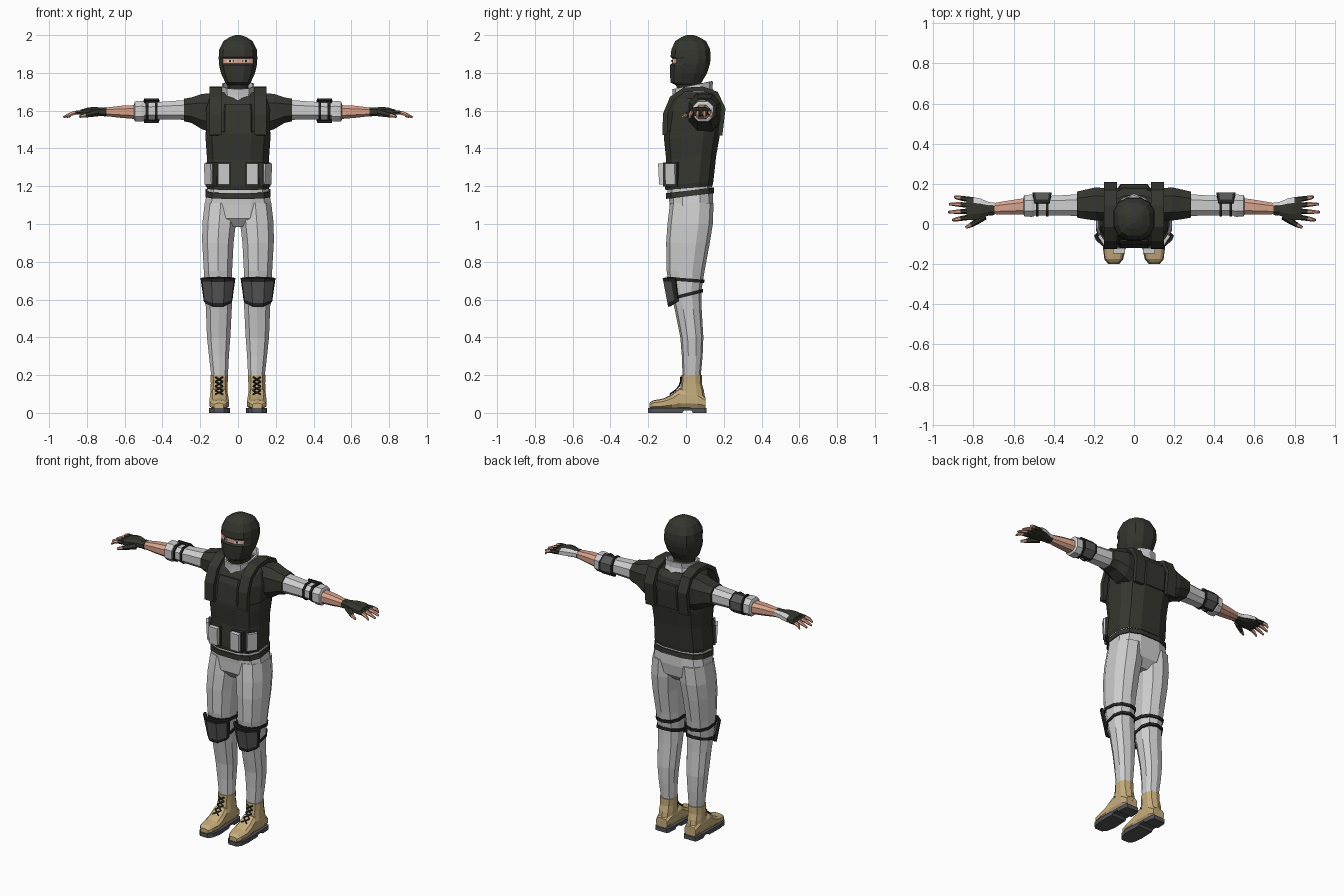
import bpy, bmesh, math
from mathutils import Matrix, Vector


def mat(name, r, g, b):
    m = bpy.data.materials.new(name)
    m.diffuse_color = (r, g, b, 1)
    return m


DARK = mat("dark olive cloth", 0.036, 0.037, 0.028)
LIGHT = mat("light grey cloth", 0.62, 0.62, 0.62)
GREY = mat("pad grey", 0.10, 0.10, 0.10)
BLACK = mat("black trim", 0.018, 0.018, 0.018)
SKIN = mat("skin", 0.68, 0.36, 0.26)
TAN = mat("tan leather", 0.57, 0.42, 0.20)
SOLE = mat("sole grey", 0.09, 0.09, 0.10)
WHITE = mat("eye white", 0.85, 0.85, 0.85)


def finish(name, bm, mats, mirror=False, thick=0, rule=None):
    """Turn a bmesh into an object; rule picks the material index of a face."""
    bmesh.ops.recalc_face_normals(bm, faces=bm.faces)
    if rule:
        for f in bm.faces:
            f.material_index = rule(f.calc_center_median(), f.normal)
    me = bpy.data.meshes.new(name)
    bm.to_mesh(me)
    bm.free()
    for m in mats:
        me.materials.append(m)
    ob = bpy.data.objects.new(name, me)
    bpy.context.collection.objects.link(ob)
    if thick:
        s = ob.modifiers.new("thickness", 'SOLIDIFY')
        s.thickness, s.offset = thick, 0
    if mirror:
        ob.modifiers.new("mirror", 'MIRROR').use_mirror_merge = False
    return ob


def loft(name, axis, rings, mats, n=12, e=0.8, tilt=0, cap=True, **kw):
    """Skin superellipse rings (t, a0, a1, b0, b1) set along an axis."""
    bm = bmesh.new()
    loops = []
    for t, a0, a1, b0, b1 in rings:
        loop = []
        for i in range(n):
            w = 2 * math.pi * (i + 0.5) / n
            c, s = math.cos(w), math.sin(w)
            a = (a0 + a1) / 2 + (a1 - a0) / 2 * math.copysign(abs(c) ** e, c)
            db = (b1 - b0) / 2 * math.copysign(abs(s) ** e, s)
            b, h = (b0 + b1) / 2 + db, t + tilt * db
            p = {'z': (a, b, h), 'x': (h, a, b), 'y': (a, h, b)}[axis]
            loop.append(bm.verts.new(p))
        loops.append(loop)
    for p, q in zip(loops, loops[1:]):
        for i in range(n):
            j = (i + 1) % n
            bm.faces.new((p[i], p[j], q[j], q[i]))
    if cap:
        bm.faces.new(loops[0])
        bm.faces.new(loops[-1])
    return finish(name, bm, mats, **kw)


def pad(name, fn, mats, thick=0.012):
    """Curved mirrored plate with a dark border around a grey middle."""
    bm = bmesh.new()
    us, vs = (0, 0.1, 0.36, 0.64, 0.9, 1), (0, 0.13, 0.5, 0.87, 1)
    g = [[bm.verts.new(fn(u, v)) for u in us] for v in vs]
    for r in range(4):
        for c in range(5):
            f = bm.faces.new((g[r][c], g[r][c + 1], g[r + 1][c + 1], g[r + 1][c]))
            f.material_index = 0 if r in (0, 3) or c in (0, 4) else 1
    finish(name, bm, mats, True, thick)


def box(name, pos, size, m, turn=0, lean=0):
    bm = bmesh.new()
    bmesh.ops.create_cube(bm, size=1)
    bm.transform(Matrix.Translation(pos) @ Matrix.Rotation(turn, 4, 'Z')
                 @ Matrix.Rotation(lean, 4, 'X') @ Matrix.Diagonal((*size, 1)))
    return finish(name, bm, [m], True)


def tube(name, pts, radii, mats, split=9, n=6):
    """Tapered limb through points; segments from split on use the second material."""
    bm = bmesh.new()
    loops = []
    d = (Vector(pts[-1]) - Vector(pts[0])).to_track_quat('Z', 'Y')
    for p, r in zip(pts, radii):
        loops.append([bm.verts.new(Vector(p) + d @ Vector(
            (r * math.cos(k * math.tau / n), r * math.sin(k * math.tau / n), 0))) for k in range(n)])
    for s, (p, q) in enumerate(zip(loops, loops[1:])):
        for i in range(n):
            f = bm.faces.new((p[i], p[(i + 1) % n], q[(i + 1) % n], q[i]))
            f.material_index = int(s >= split)
    bm.faces.new(loops[0])
    bm.faces.new(loops[-1]).material_index = int(split < 9)
    finish(name, bm, mats, True)


# Hooded head with an eye opening, and neck
loft("hood", 'z', [
    (1.64, -.055, .055, -.02, .09), (1.735, -.058, .058, -.055, .08), (1.75, -.07, .07, -.085, .085),
    (1.80, -.093, .093, -.087, .115), (1.842, -.103, .103, -.088, .128), (1.85, -.104, .104, -.077, .13),
    (1.876, -.105, .105, -.075, .133), (1.885, -.105, .105, -.085, .134), (1.925, -.102, .102, -.08, .13),
    (1.968, -.08, .08, -.06, .108), (1.99, -.045, .045, -.025, .07), (2.0, -.015, .015, .005, .04)],
    [DARK, SKIN],
    rule=lambda c, n: int(1.85 < c.z < 1.876 and c.y < -.05))
box("eyes", (.042, -.0675, 1.863), (.036, .006, .013), WHITE, .48)
box("pupils", (.042, -.069, 1.863), (.012, .007, .013), BLACK, .48)
loft("collar", 'z', [(1.645, -.095, .095, -.065, .15), (1.70, -.082, .082, -.065, .135),
                     (1.735, -.084, .084, -.068, .138)], [LIGHT], n=10, tilt=.2, cap=False, thick=.01)

# Torso, vest and belt
loft("shirt_hem", 'z', [(1.16, -.168, .168, -.10, .142), (1.22, -.165, .165, -.10, .137)],
     [LIGHT], e=.7, tilt=.1)
loft("torso", 'z', [
    (1.20, -.165, .165, -.108, .14), (1.35, -.163, .163, -.10, .155), (1.5, -.172, .172, -.115, .18),
    (1.6, -.175, .175, -.10, .19), (1.665, -.155, .155, -.068, .175), (1.695, -.11, .11, -.04, .145)],
    [DARK], e=.7)
loft("vest", 'z', [
    (1.19, -.168, .168, -.112, .143), (1.215, -.174, .174, -.116, .148), (1.35, -.168, .168, -.108, .163),
    (1.46, -.176, .176, -.12, .183), (1.50, -.174, .174, -.122, .188)], [DARK], e=.7, tilt=.08)
loft("vest_bib", 'z', [(1.48, -.095, .095, -.124, .192), (1.60, -.095, .095, -.108, .203),
                       (1.635, -.09, .09, -.092, .2)], [DARK], n=8, e=.35)
loft("belt", 'z', [(1.148, -.177, .177, -.108, .152), (1.178, -.175, .175, -.108, .15)],
     [DARK], e=.7, tilt=.12)

# Shoulder straps swept over the shoulder
bm = bmesh.new()
path = [(-.112, 1.47), (-.11, 1.58), (-.075, 1.665), (-.01, 1.71), (.09, 1.715),
        (.16, 1.69), (.197, 1.61), (.18, 1.47)]
rows = [[bm.verts.new((x, y, z)) for x in (.085, .15)] for y, z in path]
for p, q in zip(rows, rows[1:]):
    bm.faces.new((p[0], p[1], q[1], q[0]))
finish("shoulder_straps", bm, [DARK], True, .025)

# Pouches
box("front_pouches", (.075, -.126, 1.265), (.06, .038, .11), LIGHT, 0, .05)
box("side_pouches", (.146, -.075, 1.265), (.062, .036, .11), LIGHT, .97, .05)
box("front_pouch_backs", (.075, -.11, 1.262), (.072, .025, .125), DARK)
box("side_pouch_backs", (.142, -.07, 1.262), (.072, .025, .125), DARK, .97)

# Arms
loft("upper_sleeves", 'x', [(.11, .01, .18, 1.47, 1.70), (.19, .012, .188, 1.495, 1.695),
                            (.245, .02, .175, 1.53, 1.675), (.285, .028, .165, 1.54, 1.667)],
     [DARK], n=8, mirror=True)
loft("lower_sleeves", 'x', [(.27, .036, .152, 1.548, 1.66), (.38, .04, .145, 1.55, 1.652),
                            (.51, .04, .14, 1.552, 1.642)], [LIGHT], n=8, mirror=True)
loft("cuffs", 'x', [(.495, .036, .145, 1.542, 1.65), (.51, .032, .15, 1.538, 1.655),
                    (.545, .034, .148, 1.54, 1.653), (.55, .045, .138, 1.55, 1.64)],
     [LIGHT], n=8, mirror=True)
loft("forearms", 'x', [(.54, .045, .132, 1.553, 1.632), (.62, .044, .12, 1.56, 1.628),
                       (.72, .048, .102, 1.572, 1.615)], [SKIN], n=8, mirror=True)
for i, x in enumerate((.425, .475)):
    loft("elbow_strap_%d" % i, 'x', [(x, .034, .148, 1.545, 1.654), (x + .014, .034, .148, 1.545, 1.654)],
         [BLACK], n=8, mirror=True)


def elbow(u, v):
    a = math.radians(-80 + 160 * u)
    w = .05 - .012 * abs(2 * u - 1)
    return (.458 + w * (2 * v - 1), .092 + .064 * math.cos(a), 1.6 + .06 * math.sin(a))


pad("elbow_pads", elbow, [BLACK, GREY])

# Gloved hands with bare finger ends
loft("gloves", 'x', [(.695, .042, .108, 1.568, 1.62), (.725, .04, .112, 1.57, 1.618),
                     (.765, .022, .13, 1.57, 1.622), (.80, .016, .138, 1.572, 1.617),
                     (.835, .018, .136, 1.575, 1.605)], [DARK, LIGHT], n=8, mirror=True,
     rule=lambda c, n: int(c.y > .09 and c.x < .8 and n.z > -.2 and abs(n.x) < .8))
for i, (y, tip) in enumerate([(.034, .905), (.064, .925), (.094, .92), (.122, .895)]):
    dy = (y - .078) * .25
    tube("finger_%d" % i, [(.82, y, 1.59), (.862, y + dy * .6, 1.589), (.885, y + dy, 1.582),
                           (tip, y + dy * 1.3, 1.566)], [.014, .012, .0105, .006], [DARK, SKIN], 1)
tube("thumbs", [(.745, .04, 1.588), (.785, .012, 1.58), (.81, -.004, 1.574), (.838, -.018, 1.568)],
     [.02, .016, .012, .007], [DARK, SKIN], 2)

# Trousers
loft("hips", 'z', [(.985, -.05, .05, -.05, .09), (1.03, -.15, .15, -.088, .135),
                   (1.10, -.181, .181, -.09, .147), (1.165, -.17, .17, -.095, .146)], [LIGHT], e=.7)
loft("trouser_legs", 'z', [
    (.185, .052, .142, -.018, .077), (.30, .046, .156, -.022, .088), (.40, .038, .167, -.03, .092),
    (.55, .03, .173, -.06, .083), (.65, .03, .178, -.085, .082), (.75, .028, .184, -.102, .098),
    (.90, .02, .193, -.105, .126), (1.0, .008, .193, -.098, .142), (1.11, .003, .18, -.085, .146)],
    [LIGHT], n=10, e=.85, mirror=True)


# Knee pads and their straps
def knee(u, v):
    a = math.radians(-78 + 156 * u)
    c = math.cos(a)
    z = .715 - v * (.115 + .04 * c)
    return (.106 + (.088 - .018 * v) * math.sin(a), -.038 + .012 * v - (.085 - .018 * v) * c, z)


pad("knee_pads", knee, [BLACK, GREY], .014)
loft("upper_knee_straps", 'z', [(.695, .022, .186, -.1, .096), (.713, .022, .186, -.102, .098)],
     [BLACK], n=10, e=.85, tilt=-.08, mirror=True)
loft("lower_knee_straps", 'z', [(.617, .024, .182, -.08, .09), (.635, .024, .182, -.083, .09)],
     [BLACK], n=10, e=.85, tilt=.25, mirror=True)

# Boots
loft("boot_shafts", 'z', [(.06, .052, .148, -.06, .104), (.12, .053, .147, -.032, .094),
                          (.155, .053, .146, -.026, .084), (.2, .05, .147, -.024, .084)],
     [TAN], n=10, mirror=True)
loft("boot_feet", 'y', [
    (-.194, .075, .127, .02, .052), (-.175, .058, .145, .02, .066), (-.12, .045, .153, .02, .076),
    (-.075, .048, .152, .02, .098), (-.035, .052, .149, .02, .132), (.06, .052, .148, .02, .12),
    (.102, .06, .14, .02, .085)], [TAN], n=10, e=.7, mirror=True)
loft("boot_soles", 'y', [
    (-.2, .075, .127, 0, .025), (-.178, .054, .147, 0, .026), (-.12, .042, .155, 0, .026),
    (-.02, .048, .152, 0, .026), (-.01, .049, .151, .012, .026), (.03, .049, .151, .012, .026),
    (.035, .049, .151, 0, .026), (.095, .053, .147, 0, .026), (.108, .062, .138, 0, .026)],
    [SOLE], n=4, e=.01, mirror=True)

# Criss-cross boot laces
lace = [(-.026, .19), (-.028, .165), (-.036, .142), (-.058, .118), (-.085, .099)]
for i, ((y0, z0), (y1, z1)) in enumerate(zip(lace, lace[1:])):
    for s in (-1, 1):
        tube("lace_%d_%s" % (i, "ab"[s > 0]), [(.1 - s * .02, y0, z0), (.1 + s * .02, y1, z1)],
             [.0045, .0045], [BLACK], n=4)
